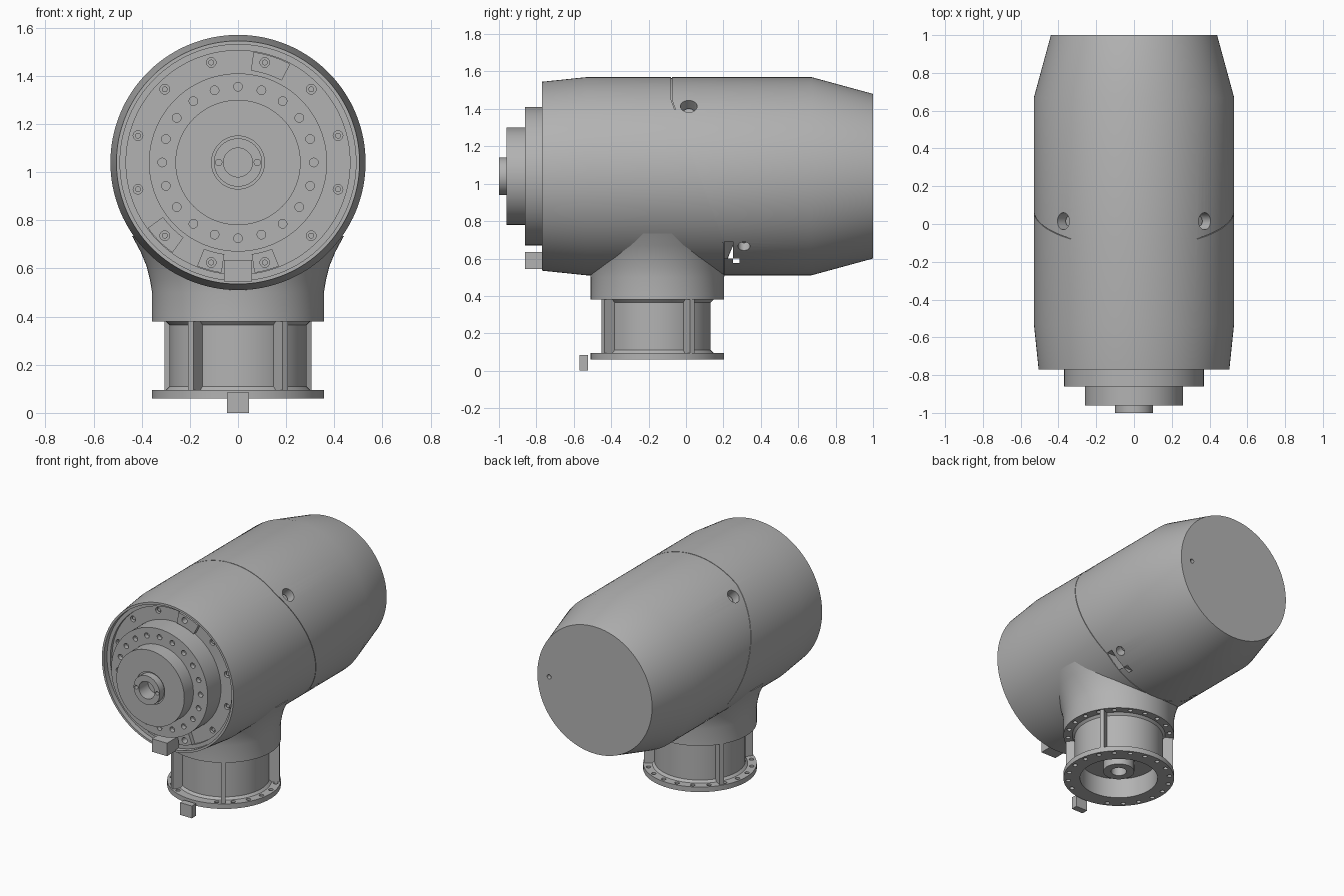
import bpy, bmesh
from math import sin, cos, pi, radians
from mathutils import Vector

cube = bpy.data.objects.get("Cube")
if cube:
    bpy.data.objects.remove(cube, do_unlink=True)

grey = bpy.data.materials.new("machine grey")
grey.use_nodes = True
COLOUR = (0.45, 0.45, 0.45, 1)
grey.diffuse_color = COLOUR
grey.node_tree.nodes["Principled BSDF"].inputs["Base Color"].default_value = COLOUR

ZC = 1.04     # height of the main barrel axis
YN = -0.153   # depth of the vertical neck axis


def finish(name, bm):
    bmesh.ops.recalc_face_normals(bm, faces=bm.faces[:])
    mesh = bpy.data.meshes.new(name)
    bm.to_mesh(mesh)
    bm.free()
    mesh.materials.append(grey)
    ob = bpy.data.objects.new(name, mesh)
    bpy.context.collection.objects.link(ob)
    return ob


def lathe(name, profile, axis, steps=128):
    """Spin (radius, height) points around the barrel (y) or neck (z) axis."""
    bm = bmesh.new()
    if axis == 'y':
        pts = [(r, h, ZC) for r, h in profile]
        cent, ax = (0, 0, ZC), (0, 1, 0)
    else:
        pts = [(r, YN, h) for r, h in profile]
        cent, ax = (0, YN, 0), (0, 0, 1)
    vs = [bm.verts.new(p) for p in pts]
    es = [bm.edges.new(pair) for pair in zip(vs, vs[1:])]
    bmesh.ops.spin(bm, geom=vs + es, cent=cent, axis=ax, angle=2 * pi,
                   steps=steps, use_merge=True)
    bmesh.ops.remove_doubles(bm, verts=bm.verts[:], dist=1e-5)
    return finish(name, bm)


def prism(name, outline, lo, hi, axis):
    """Extrude a 2D outline between two positions along an axis."""
    place = {'x': lambda a, b, h: (h, a, b), 'y': lambda a, b, h: (a, h, b),
             'z': lambda a, b, h: (a, b, h)}[axis]
    bm = bmesh.new()
    low = [bm.verts.new(place(a, b, lo)) for a, b in outline]
    top = [bm.verts.new(place(a, b, hi)) for a, b in outline]
    bm.faces.new(low)
    bm.faces.new(top)
    n = len(low)
    for i in range(n):
        j = (i + 1) % n
        bm.faces.new((low[i], low[j], top[j], top[i]))
    return finish(name, bm)


def rect(a0, a1, b0, b1):
    return [(a0, b0), (a1, b0), (a1, b1), (a0, b1)]


def rods(name, specs, sides=20):
    """Several cylinders in one mesh: (start, end, radius)."""
    bm = bmesh.new()
    for start, end, r in specs:
        a, b = Vector(start), Vector(end)
        rot = (b - a).to_track_quat('Z', 'Y').to_matrix().to_4x4()
        rot.translation = (a + b) / 2
        bmesh.ops.create_cone(bm, cap_ends=True, segments=sides, radius1=r,
                              radius2=r, depth=(b - a).length, matrix=rot)
    return finish(name, bm)


def cut(target, cutter, keep=False):
    cutter.hide_render = True
    mod = target.modifiers.new("cut", 'BOOLEAN')
    mod.operation, mod.solver, mod.object = 'DIFFERENCE', 'EXACT', cutter
    bpy.context.view_layer.objects.active = target
    bpy.ops.object.modifier_apply(modifier=mod.name)
    if not keep:
        bpy.data.objects.remove(cutter, do_unlink=True)


def ring(count, radius, offset=0.0):
    for i in range(count):
        a = 2 * pi * i / count + radians(offset)
        yield radius * cos(a), radius * sin(a)


# Main barrel with recessed front
FLOOR = -0.715
barrel = lathe("barrel", [(0, FLOOR), (.465, FLOOR), (.465, -.735), (.49, -.735),
                          (.49, -.77), (.505, -.77), (.53, -.53), (.53, .67),
                          (.44, 1), (0, 1)], 'y')

# Slanted seam around the barrel
seam = [(-.08, 1.65), (-.08, 1.45), (.2, .68), (.2, .45)]
band = prism("seam_cutter", seam + [(y + .004, z) for y, z in reversed(seam)], -.6, .6, 'x')
cut(band, lathe("seam_core", [(0, -.5), (.524, -.5), (.524, .5), (0, .5)], 'y'))
cut(barrel, band)

# Angled screw pockets, side slots and rear pin hole
pockets, screws = [], []
for sx in (-1, 1):
    for sz, y in ((1, .015), (-1, .31)):
        d = Vector((sx * .707, 0, sz * .707))
        c = Vector((0, y, ZC))
        r = .045 if sz > 0 else .032
        pockets.append((c + d * .46, c + d * .6, r))
        screws.append((c + d * .45, c + d * .485, r * .6))
pockets.append(((.35, .97, ZC), (.35, 1.05, ZC), .015))
cut(barrel, rods("pocket_cutter", pockets, 32))
cut(barrel, prism("slot_cutter", rect(.206, .25, .6, .69), -.6, .6, 'x'))
cut(barrel, prism("step_cutter", rect(.25, .285, .575, .6), -.6, .6, 'x'))
rods("pocket_screws", screws)

# Mounting pads on the front plate
pads = []
for mid, half in ((72, 10), (225, 9), (255, 6.5), (285, 6.5)):
    arc = [radians(mid + half * t / 4) for t in range(-4, 5)]
    outline = [(.463 * cos(a), ZC + .463 * sin(a)) for a in arc]
    outline += [(.385 * cos(a), ZC + .385 * sin(a)) for a in reversed(arc)]
    pads.append(prism("front_pad", outline, -.745, FLOOR + .01, 'y'))

# Front bolt circle
spots = list(ring(12, .43, 15))
bolt_cut = rods("bolt_cutter", [((x, -.8, ZC + z), (x, -.69, ZC + z), .02) for x, z in spots])
for part in [barrel] + pads:
    cut(part, bolt_cut, keep=True)
bpy.data.objects.remove(bolt_cut, do_unlink=True)
rods("front_bolts", [((x, -.705, ZC + z), (x, -.68, ZC + z), .012) for x, z in spots])

# Stepped output hub
hub = lathe("output_hub", [(0, -.9), (.06, -.9), (.06, -1), (.1, -1), (.1, -.95),
                           (.11, -.95), (.11, -.96), (.26, -.96), (.26, -.86),
                           (.37, -.86), (.37, -.7), (0, -.7)], 'y', 96)
holes = [((x, -.9, ZC + z), (x, -.83, ZC + z), .018) for x, z in ring(20, .315, 18)]
holes += [((x, -1.05, ZC), (x, -.97, ZC), .013) for x in (-.08, .08)]
cut(hub, rods("hub_hole_cutter", holes))

# Keys at the front plate and at the base
prism("front_key", rect(-.058, .058, .545, .635), -.86, -.7, 'y')
prism("base_key", rect(-.045, .045, 0, .085), -.57, -.525, 'y')

# Neck, drum and flange
neck = lathe("neck", [(0, .17), (.05, .17), (.05, .11), (.1, .11), (.1, .2),
                      (.25, .2), (.25, .06), (.357, .06), (.357, .095), (.3, .095),
                      (.285, .11), (.285, .365), (.3, .38), (.357, .38), (.357, .5),
                      (.365, .55), (.38, .61), (.405, .67), (.44, .735), (0, .735)], 'z', 96)
cut(neck, rods("flange_hole_cutter", [((x, YN + y, .03), (x, YN + y, .42), .015)
                                      for x, y in ring(20, .328, 9)
                                      if abs(y) < .32 or y > 0]))

# Upright ribs between flange and neck
for deg in (32, 148, 236, 304):
    d = Vector((cos(radians(deg)), sin(radians(deg))))
    side = Vector((-d.y, d.x)) * .014
    c = Vector((0, YN))
    corners = [c + d * .27 - side, c + d * .35 - side, c + d * .35 + side, c + d * .27 + side]
    prism("neck_rib", [tuple(p) for p in corners], .08, .39, 'z')

# Smooth shading with sharp edges kept
for ob in bpy.context.view_layer.objects:
    ob.select_set(ob.type == 'MESH' and grey.name in ob.data.materials)
bpy.ops.object.shade_smooth_by_angle(angle=radians(30))
